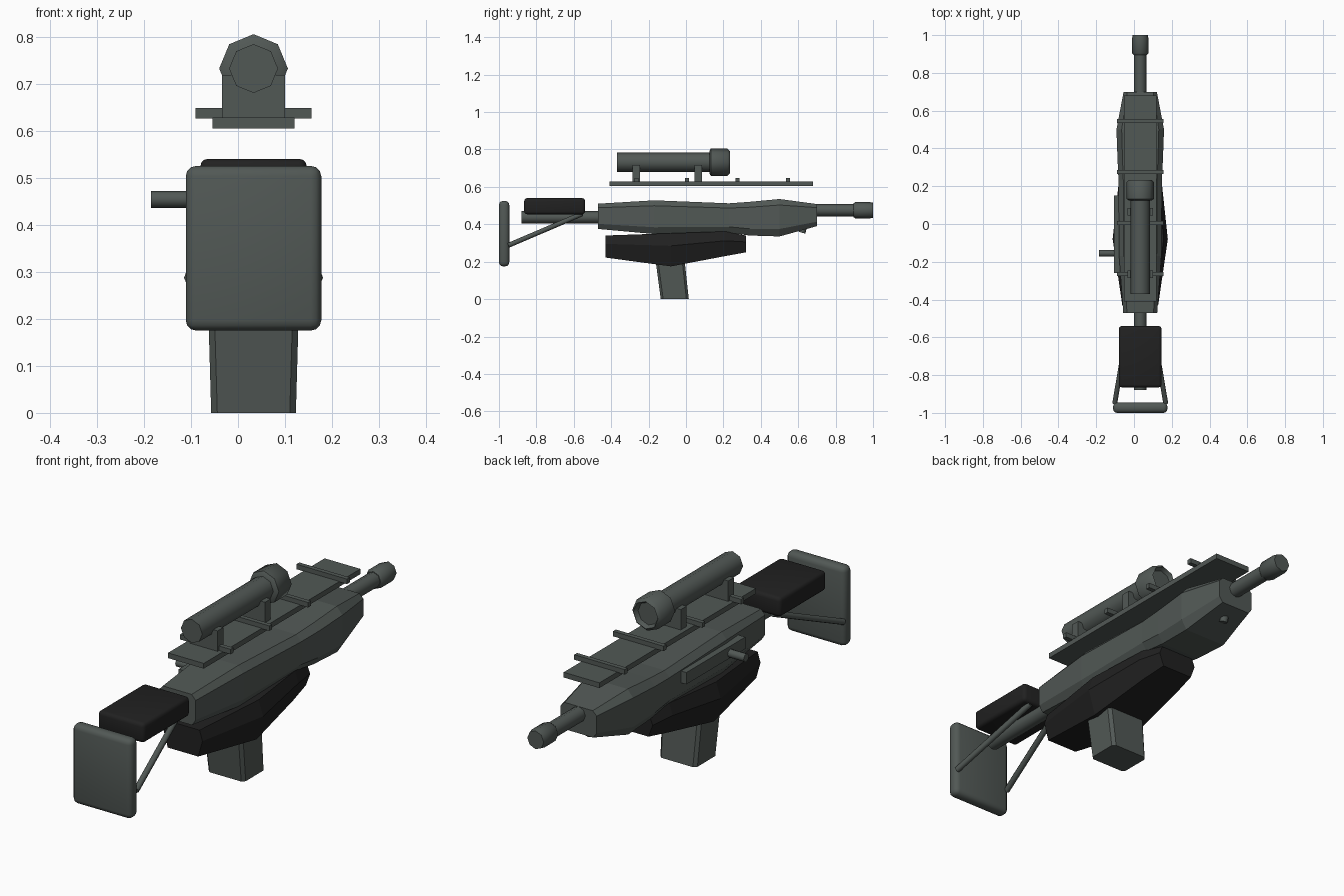
import bpy, bmesh, math
from mathutils import Vector

if "Cube" in bpy.data.objects:
    bpy.data.objects.remove(bpy.data.objects["Cube"])

CX = 0.033  # symmetry plane


def material(name, colour):
    m = bpy.data.materials.new(name)
    m.diffuse_color = (*colour, 1)
    m.use_nodes = True
    m.node_tree.nodes["Principled BSDF"].inputs["Base Color"].default_value = m.diffuse_color
    return m


METAL = material("green grey metal", (0.083, 0.098, 0.091))
BLACK = material("black rubber", (0.015, 0.015, 0.015))


def finish(name, bm, mat, smooth=None):
    bmesh.ops.recalc_face_normals(bm, faces=bm.faces[:])
    me = bpy.data.meshes.new(name)
    bm.to_mesh(me)
    bm.free()
    ob = bpy.data.objects.new(name, me)
    bpy.context.collection.objects.link(ob)
    me.materials.append(mat)
    if smooth:
        bpy.ops.object.select_all(action='DESELECT')
        ob.select_set(True)
        bpy.context.view_layer.objects.active = ob
        bpy.ops.object.shade_smooth_by_angle(angle=math.radians(smooth))
    return ob


def box(name, x, y, z, mat=METAL, bevel=0.0, segments=3):
    bm = bmesh.new()
    bmesh.ops.create_cube(bm, size=1)
    for v in bm.verts:
        for i, (a, b) in enumerate((x, y, z)):
            v.co[i] = (a + b) / 2 + v.co[i] * (b - a)
    if bevel:
        bmesh.ops.bevel(bm, geom=bm.edges[:], offset=bevel, segments=segments,
                        profile=0.5, affect='EDGES')
    return finish(name, bm, mat, 40 if bevel else None)


def loft(name, rings, mat, smooth=None):
    """Skin matching rings of points and cap both ends."""
    bm = bmesh.new()
    loops = [[bm.verts.new(p) for p in r] for r in rings]
    n = len(loops[0])
    for a, b in zip(loops, loops[1:]):
        for i in range(n):
            j = (i + 1) % n
            bm.faces.new((a[i], a[j], b[j], b[i]))
    bm.faces.new(loops[0])
    bm.faces.new(loops[-1])
    return finish(name, bm, mat, smooth)


def turned(name, z, profile, sides=8):
    """Round part along y from (y, radius) pairs."""
    angles = [2 * math.pi * i / sides for i in range(sides)]
    rings = [[(CX + r * math.cos(a), y, z + r * math.sin(a)) for a in angles]
             for y, r in profile]
    return loft(name, rings, METAL, 50)


def rod(name, p, q, radius, sides=8):
    p, q = Vector(p), Vector(q)
    rot = (q - p).to_track_quat('Z', 'Y')
    ring = [rot @ Vector((radius * math.cos(2 * math.pi * i / sides),
                          radius * math.sin(2 * math.pi * i / sides), 0))
            for i in range(sides)]
    return loft(name, [[p + v for v in ring], [q + v for v in ring]], METAL, 50)


def section(y, half):
    """Mirror (half width, z) points, listed bottom to top, into a ring."""
    return ([(CX + w, y, z) for w, z in half] +
            [(CX - w, y, z) for w, z in reversed(half)])


# receiver body: y, bottom, top, half width
body = []
for y, b, t, w in ((-0.47, 0.375, 0.51, 0.09), (-0.17, 0.348, 0.528, 0.112),
                   (0.23, 0.355, 0.512, 0.115), (0.34, 0.34, 0.52, 0.12),
                   (0.50, 0.335, 0.535, 0.126), (0.70, 0.39, 0.508, 0.088)):
    h = t - b
    body.append(section(y, [(w * 0.8, b), (w, b + h * 0.2),
                            (w, t - h * 0.16), (w * 0.78, t)]))
loft("receiver_body", body, METAL)

# black lower housing: y, bottom, top, half width
lower = []
for y, b, t, w in ((-0.43, 0.222, 0.34, 0.095), (-0.08, 0.175, 0.352, 0.146),
                   (0.21, 0.23, 0.362, 0.115), (0.32, 0.25, 0.34, 0.095)):
    lower.append(section(y, [(w * 0.78, b), (w, b + (t - b) * 0.62),
                             (w * 0.85, t)]))
loft("lower_housing", lower, BLACK)

# slanted magazine with clipped corners
magazine = []
for z, y0, y1, w in ((0.0, -0.135, 0.015, 0.09), (0.21, -0.163, -0.008, 0.096)):
    c = 0.013
    half = [(w - c, y0), (w, y0 + c), (w, y1 - c), (w - c, y1)]
    magazine.append([(CX + x, y, z) for x, y in half] +
                    [(CX - x, y, z) for x, y in reversed(half)])
loft("magazine", magazine, METAL)

# barrel, muzzle and rear tube
turned("barrel", 0.475, [(0.65, 0.033), (0.91, 0.033)])
turned("muzzle", 0.475, [(0.895, 0.036), (0.905, 0.044), (0.98, 0.044), (1.0, 0.040)])
turned("stock_tube", 0.437, [(-0.88, 0.033), (-0.45, 0.033)])
rod("front_stud", (CX, 0.62, 0.355), (CX, 0.64, 0.42), 0.018)

# stock
box("butt_plate", (CX - 0.144, CX + 0.144), (-1.0, -0.945), (0.175, 0.525), METAL, 0.022)
box("cheek_pad", (CX - 0.113, CX + 0.113), (-0.865, -0.54), (0.453, 0.54), BLACK, 0.016)
for side, s in (("left", -1), ("right", 1)):
    rod(side + "_stock_strut", (CX + s * 0.135, -0.95, 0.287),
        (CX + s * 0.068, -0.555, 0.456), 0.013)

# top rail with cross bars
box("top_rail", (CX - 0.087, CX + 0.087), (-0.41, 0.68), (0.605, 0.628))
for i, y in enumerate((-0.265, 0.005, 0.275, 0.545)):
    box(f"rail_bar_{i}", (CX - 0.123, CX + 0.123), (y - 0.01, y + 0.01), (0.626, 0.648))

# scope
for name, y in (("rear", -0.265), ("front", 0.065)):
    box(name + "_scope_mount", (CX - 0.067, CX + 0.067), (y - 0.02, y + 0.02), (0.62, 0.718))
turned("scope_tube", 0.732, [(-0.37, 0.052), (0.14, 0.052)])
turned("scope_objective", 0.732, [(0.125, 0.06), (0.133, 0.073), (0.222, 0.073),
                                  (0.234, 0.06), (0.215, 0.05)])

# side plate and charging handle
box("side_plate", (-0.107, -0.06), (-0.26, 0.15), (0.433, 0.485))
rod("charging_handle", (-0.185, -0.155, 0.454), (-0.07, -0.155, 0.454), 0.018)
